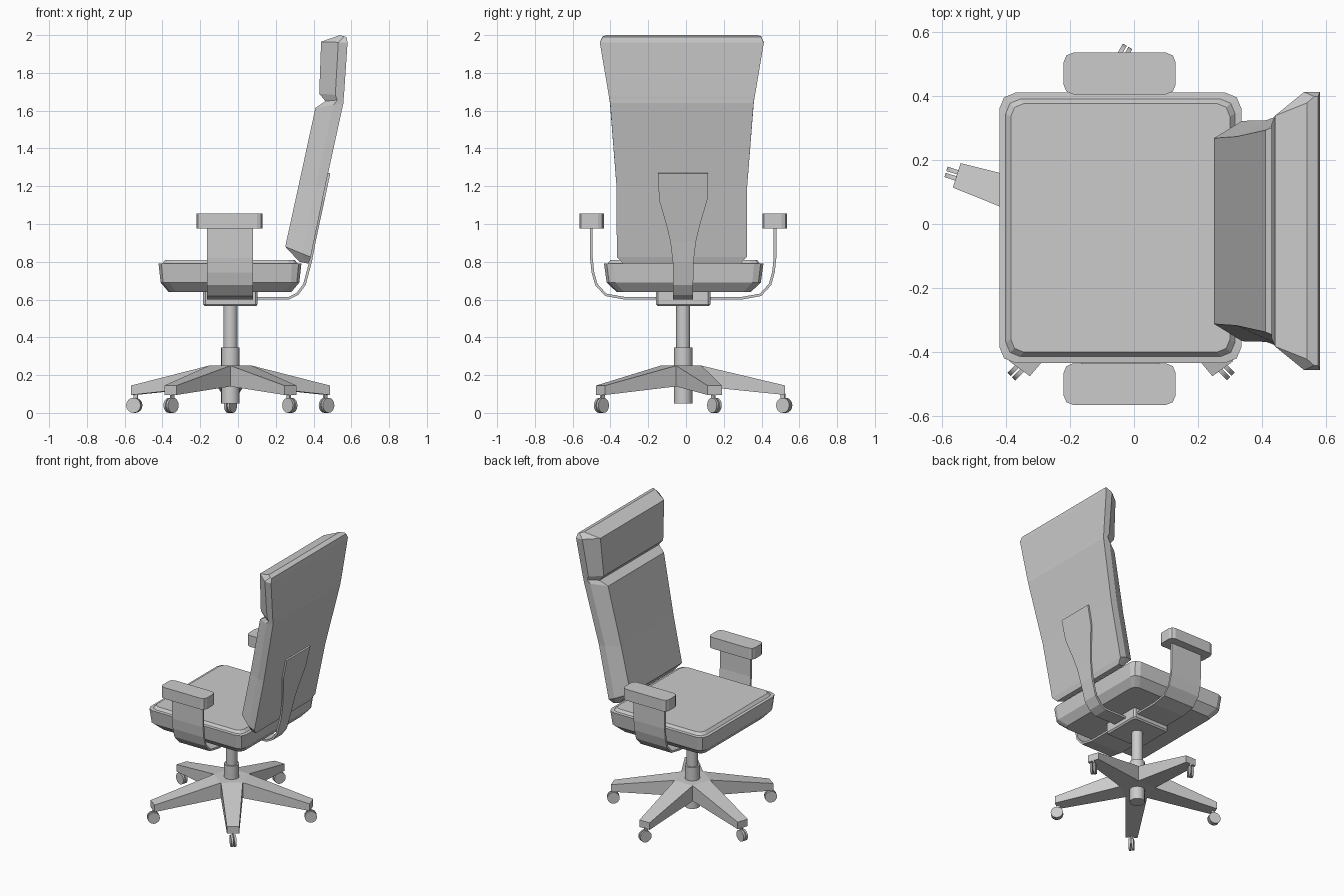
import bpy, bmesh
from math import sin, cos, pi, radians
from mathutils import Vector, Matrix

if "Cube" in bpy.data.objects:
    bpy.data.objects.remove(bpy.data.objects["Cube"])

CX, CY = -0.04, -0.015   # centre of the swivel column


def finish(name, bm, smooth=False):
    bmesh.ops.remove_doubles(bm, verts=bm.verts, dist=1e-5)
    bmesh.ops.recalc_face_normals(bm, faces=bm.faces)
    me = bpy.data.meshes.new(name)
    bm.to_mesh(me)
    bm.free()
    ob = bpy.data.objects.new(name, me)
    bpy.context.collection.objects.link(ob)
    if smooth:
        bpy.context.view_layer.objects.active = ob
        ob.select_set(True)
        bpy.ops.object.shade_smooth_by_angle(angle=radians(35))
        ob.select_set(False)
    return ob


def loft(name, rings):
    bm = bmesh.new()
    vs = [[bm.verts.new(p) for p in r] for r in rings]
    n = len(vs[0])
    for a, b in zip(vs, vs[1:]):
        for i in range(n):
            j = (i + 1) % n
            bm.faces.new((a[i], a[j], b[j], b[i]))
    bm.faces.new(vs[0])
    bm.faces.new(vs[-1])
    return finish(name, bm)


def round_rect(cx, cy, z, hx, hy, r, seg=2):
    pts = []
    for q, (sx, sy) in enumerate(((1, 1), (-1, 1), (-1, -1), (1, -1))):
        for k in range(seg + 1):
            a = pi / 2 * (q + k / seg)
            pts.append((cx + sx * (hx - r) + r * cos(a), cy + sy * (hy - r) + r * sin(a), z))
    return pts


def cylinder(name, r, z0, z1, sides=20):
    bm = bmesh.new()
    bmesh.ops.create_cone(bm, cap_ends=True, segments=sides, radius1=r, radius2=r, depth=z1 - z0,
                          matrix=Matrix.Translation((CX, CY, (z0 + z1) / 2)))
    return finish(name, bm, True)


def strip(name, path, t, place):
    """Flat bar along path of (u, z, half width); place maps (u, w, z) to xyz."""
    rings = []
    for i, (u, z, w) in enumerate(path):
        p, q = path[max(i - 1, 0)], path[min(i + 1, len(path) - 1)]
        d = Vector((q[0] - p[0], q[1] - p[1])).normalized() * t / 2
        nu, nz = -d.y, d.x
        rings.append([place(u + nu, w, z + nz), place(u + nu, -w, z + nz),
                      place(u - nu, -w, z - nz), place(u - nu, w, z - nz)])
    return loft(name, rings)


# Seat cushion
loft("seat", [round_rect(-0.0425, -0.012, z, hx, hy, r) for z, hx, hy, r in (
    (0.64, 0.325, 0.355, 0.04), (0.69, 0.367, 0.408, 0.045), (0.79, 0.378, 0.422, 0.05),
    (0.792, 0.358, 0.402, 0.045), (0.81, 0.342, 0.388, 0.04))])

# Backrest with headrest: rear x,z / front x,z / rear half width / front half width
levels = ((0.373, 0.79, 0.325, 0.80, 0.31, 0.30), (0.385, 0.825, 0.25, 0.88, 0.344, 0.29),
          (0.462, 1.20, 0.32, 1.20, 0.346, 0.295), (0.558, 1.64, 0.41, 1.615, 0.38, 0.315),
          (0.559, 1.66, 0.463, 1.65, 0.383, 0.335), (0.561, 1.68, 0.43, 1.69, 0.387, 0.335),
          (0.58, 1.96, 0.44, 1.965, 0.434, 0.36), (0.575, 1.99, 0.54, 2.0, 0.42, 0.40))
rings = []
for xr, zr, xf, zf, h, hf in levels:
    xm, zm = xr + (xf - xr) * 0.35, zr + (zf - zr) * 0.35
    rings.append([(x, -0.022 + s, z) for x, s, z in (
        (xr, h, zr), (xm, h, zm), (xf, hf, zf), (xf, -hf, zf), (xm, -h, zm), (xr, -h, zr))])
loft("backrest", rings)

# Back support bar, widening where it meets the backrest
strip("back_support",
      [(0.05, 0.607, 0.053), (0.27, 0.607, 0.053), (0.315, 0.63, 0.053), (0.352, 0.68, 0.053),
       (0.384, 0.80, 0.055), (0.405, 0.91, 0.068), (0.424, 1.00, 0.09), (0.452, 1.13, 0.128),
       (0.482, 1.27, 0.132)],
      0.014, lambda u, w, z: (u, CY + w, z))

# Armrests: bent bracket and pad on each side
for side, s in (("left", -1), ("right", 1)):
    strip(side + "_arm_bracket",
          [(u, z, 0.122) for u, z in ((0.486, 0.99), (0.486, 0.82), (0.478, 0.745), (0.46, 0.68),
                                      (0.41, 0.625), (0.31, 0.607), (0.10, 0.607))],
          0.014, lambda u, w, z: (-0.043 + w, CY + s * u, z))
    loft(side + "_arm_pad",
         [round_rect(-0.045, CY + s * 0.485, z, 0.175, 0.065, 0.03) for z in (0.975, 1.055)])

# Tilt mechanism under the seat
loft("tilt_mechanism", [round_rect(CX, CY, z, hx, hx, 0.012, 1) for z, hx in (
    (0.565, 0.135), (0.575, 0.144), (0.642, 0.144))])

# Gas lift column
cylinder("lift_piston", 0.037, 0.34, 0.575)
cylinder("lift_sleeve", 0.049, 0.05, 0.345)

# Five-armed star base
bm = bmesh.new()


def base_pt(r, side, ang, z):
    c, n = Vector((cos(ang), sin(ang))), Vector((-sin(ang), cos(ang)))
    p = c * r + n * side
    return bm.verts.new((CX + p.x, CY + p.y, z))


angles = [radians(18 + 72 * k) for k in range(5)]
hub_top = [base_pt(0.12, 0, a - pi / 5, 0.25) for a in angles]
hub_low = [base_pt(0.12, 0, a - pi / 5, 0.14) for a in angles]
bm.faces.new(hub_top)
bm.faces.new(hub_low)
for k, a in enumerate(angles):
    j = (k + 1) % 5
    t0, t1 = base_pt(0.54, -0.04, a, 0.145), base_pt(0.54, 0.04, a, 0.145)
    l0, l1 = base_pt(0.54, -0.04, a, 0.095), base_pt(0.54, 0.04, a, 0.095)
    for f in ((hub_top[k], t0, t1, hub_top[j]), (hub_low[k], l0, l1, hub_low[j]), (t0, t1, l1, l0),
              (hub_top[k], t0, l0, hub_low[k]), (hub_top[j], t1, l1, hub_low[j])):
        bm.faces.new(f)
finish("star_base", bm)

# Twin-wheel casters, each swivelled its own way
for k, yaw in enumerate((40, 60, 162, 225, 315)):
    bm = bmesh.new()
    pos = Matrix.Translation((CX + 0.535 * cos(angles[k]), CY + 0.535 * sin(angles[k]), 0.04))
    turn = pos @ Matrix.Rotation(radians(yaw), 4, 'Z')
    for y in (-0.01, 0.01):
        bmesh.ops.create_cone(bm, cap_ends=True, segments=16, radius1=0.04, radius2=0.04, depth=0.014,
                              matrix=turn @ Matrix.Translation((0, y, 0)) @ Matrix.Rotation(pi / 2, 4, 'X'))
    bmesh.ops.create_cube(bm, size=1, matrix=turn @ Matrix.Translation((-0.008, 0, 0.03))
                          @ Matrix.Diagonal((0.024, 0.01, 0.064, 1)))
    finish(f"caster_{k + 1}", bm, True)
